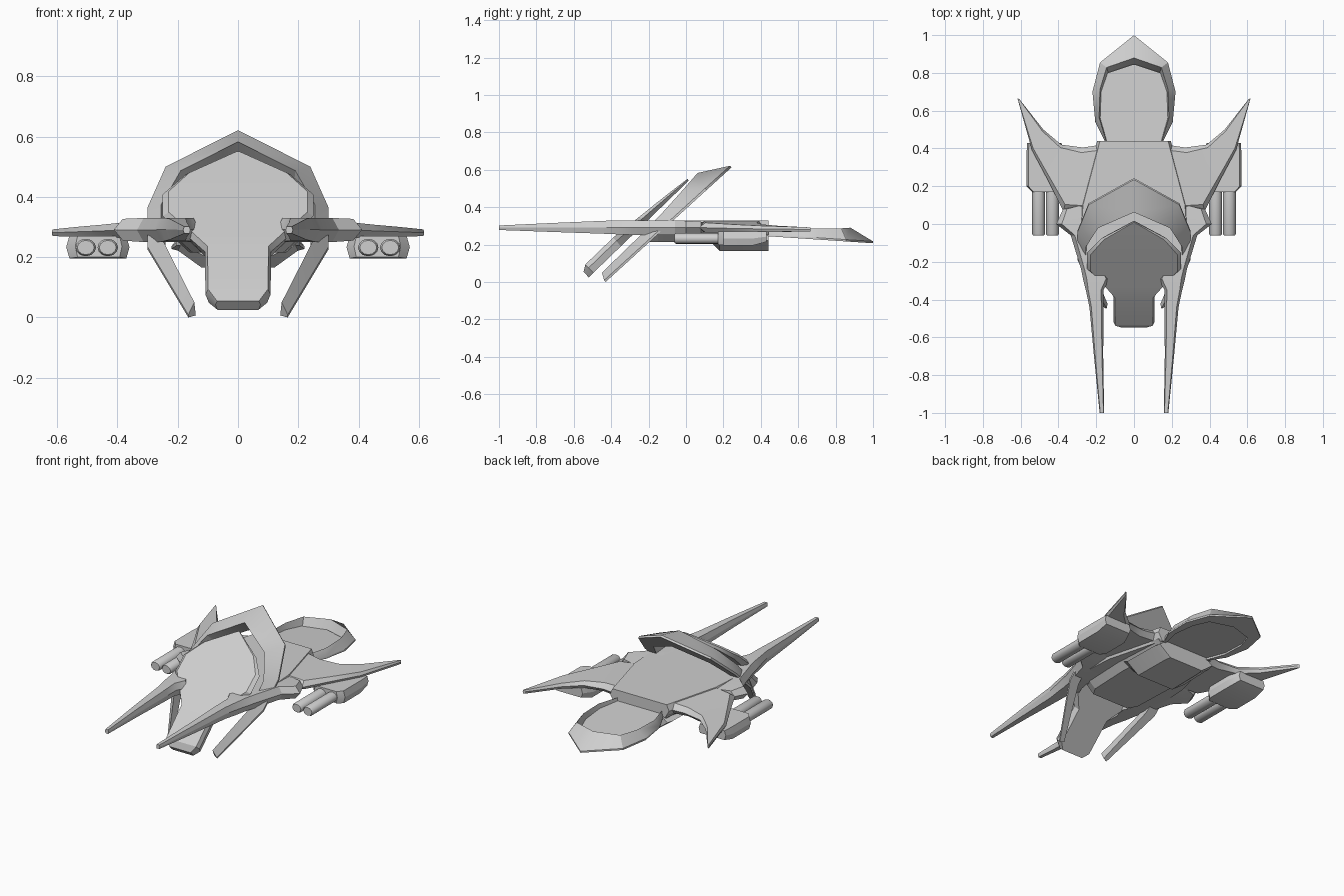
import bpy, bmesh, math
from mathutils import Vector

cube = bpy.data.objects.get("Cube")
if cube:
    bpy.data.objects.remove(cube, do_unlink=True)

grey = bpy.data.materials.new("hull_grey")
grey.use_nodes = True
grey.diffuse_color = (0.62, 0.62, 0.62, 1)
grey.node_tree.nodes["Principled BSDF"].inputs["Base Color"].default_value = (0.62, 0.62, 0.62, 1)


def loft(name, rings, mirror=False, caps=(True, True), angle=30):
    """Skin a list of closed rings, optionally mirrored across x = 0."""
    bm = bmesh.new()
    rows = [[bm.verts.new(p) for p in ring] for ring in rings]
    n = len(rows[0])
    for a, b in zip(rows, rows[1:]):
        for i in range(n):
            j = (i + 1) % n
            bm.faces.new((a[i], a[j], b[j], b[i]))
    for row, cap in ((rows[0], caps[0]), (rows[-1], caps[1])):
        if cap:
            bm.faces.new(row)
    bmesh.ops.remove_doubles(bm, verts=bm.verts, dist=0.0005)
    bmesh.ops.recalc_face_normals(bm, faces=bm.faces)
    mesh = bpy.data.meshes.new(name)
    bm.to_mesh(mesh)
    bm.free()
    mesh.materials.append(grey)
    ob = bpy.data.objects.new(name, mesh)
    bpy.context.collection.objects.link(ob)
    if mirror:
        ob.modifiers.new("mirror", 'MIRROR').merge_threshold = 0.001
    bpy.ops.object.select_all(action='DESELECT')
    ob.select_set(True)
    bpy.context.view_layer.objects.active = ob
    bpy.ops.object.shade_smooth_by_angle(angle=math.radians(angle))
    return ob


def hexagon(y, x0, x1, z0, z1, cut=0.14):
    """Bevelled six-sided section facing y."""
    c, m = (x1 - x0) * cut, (z0 + z1) / 2
    return [(x0, y, m), (x0 + c, y, z1), (x1 - c, y, z1),
            (x1, y, m), (x1 - c, y, z0), (x0 + c, y, z0)]


def symmetric(half, z, grow=0.0):
    """Full outline from its +x half, at height z."""
    pts = [(x + grow, y, z) for x, y in half]
    return pts + [(-x, y, z) for x, y, z in reversed(pts)]


def tilted(oy, oz, degrees):
    """Map (x, along, height) of an inclined plane to space."""
    c, s = math.cos(math.radians(degrees)), math.sin(math.radians(degrees))
    return lambda x, u, h: Vector((x, oy + u * c - h * s, oz + u * s + h * c))


# Central deck and the keel under it
deck = [(0.18, 0.44), (0.27, 0.1), (0.28, -0.05), (0.24, -0.18)]
loft("deck", [symmetric(deck, 0.25, -0.01), symmetric(deck, 0.295, 0.015),
              symmetric(deck, 0.33)], angle=20)
keel = [(0.16, 0.43), (0.18, 0.1), (0.17, -0.15), (0.14, -0.2)]
loft("keel", [symmetric(keel, 0.215, -0.02), symmetric(keel, 0.26, 0.03)], angle=20)
loft("rear_keel", [hexagon(y, -w, w, z, 0.28, 0.2) for y, w, z in
                   ((0.14, 0.19, 0.205), (0.18, 0.2, 0.165),
                    (0.4, 0.195, 0.165), (0.44, 0.185, 0.165))])

# Long forward prongs
prong = [(-1, 0.158, 0.182, 0.278, 0.302), (-0.7, 0.163, 0.212, 0.267, 0.316),
         (-0.44, 0.162, 0.236, 0.258, 0.327), (-0.35, 0.162, 0.255, 0.254, 0.33),
         (-0.29, 0.128, 0.27, 0.252, 0.33), (-0.24, 0.15, 0.28, 0.25, 0.33),
         (-0.06, 0.18, 0.335, 0.25, 0.33), (0, 0.2, 0.412, 0.255, 0.327),
         (0.08, 0.23, 0.375, 0.262, 0.322), (0.1, 0.25, 0.28, 0.27, 0.32)]
loft("prong", [hexagon(*p) for p in prong], mirror=True)

# Swept wings: leading point, trailing point, height, thickness
wing = [((0.26, 0.06), (0.17, 0.42), 0.295, 0.064),
        ((0.375, 0.07), (0.27, 0.405), 0.291, 0.052),
        ((0.455, 0.23), (0.385, 0.42), 0.287, 0.042),
        ((0.54, 0.39), (0.48, 0.5), 0.284, 0.033),
        ((0.617, 0.665), (0.606, 0.66), 0.281, 0.022)]


def wing_section(lead, trail, z, t):
    def at(f, dz):
        a, b = Vector((*lead, z)), Vector((*trail, z))
        return a.lerp(b, f) + Vector((0, 0, dz * t / 2))
    return [at(0, 0), at(0.1, 1), at(0.92, 1), at(1, 0), at(0.92, -1), at(0.1, -1)]


loft("wing", [wing_section(*w) for w in wing], mirror=True)

# Weapon pods with paired barrels
loft("pod", [hexagon(y, x0, x1, z, 0.27, 0.05) for y, x0, x1, z in
             ((0.17, 0.385, 0.54, 0.2), (0.2, 0.36, 0.57, 0.196),
              (0.36, 0.36, 0.57, 0.196), (0.43, 0.385, 0.565, 0.215))], mirror=True)
for name, cx in (("inner_barrel", 0.432), ("outer_barrel", 0.505)):
    rings = []
    for y, r in ((-0.062, 0.028), (-0.052, 0.034), (0.2, 0.034)):
        rings.append([(cx + r * math.cos(k * math.pi / 6), y,
                       0.232 + 0.85 * r * math.sin(k * math.pi / 6)) for k in range(12)])
    loft(name, rings, mirror=True, angle=40)

# Inclined front shield: along, half width, front height
shield_at = tilted(-0.52, 0.025, 44)
shield = [(0, 0.075, 0.04), (0.035, 0.108, 0.062), (0.24, 0.11, 0.062),
          (0.32, 0.17, 0.055), (0.42, 0.25, 0.045), (0.53, 0.25, 0.035),
          (0.63, 0.175, 0.025), (0.745, 0.004, 0.012)]
loft("shield", [[shield_at(x * w, u, f * h) for x, f in
                 ((-0.9, 0), (-1, 0.6), (-0.92, 1), (0.92, 1), (1, 0.6), (0.9, 0))]
                for u, w, h in shield])


def rim(name, place, outer, ridge, base, edge, caps=(True, False)):
    """Half arch with a thin outer edge and a raised inner ridge, mirrored."""
    rings = [[place(ox, ou, 0), place(ox, ou, edge), place(*r), place(bx, bu, 0)]
             for (ox, ou), r, (bx, bu) in zip(outer, ridge, base)]
    return loft(name, rings, mirror=True, caps=caps, angle=25)


# Inclined hood arching over the shield
rim("hood", tilted(-0.43, 0.0, 42.3),
    [(0.165, 0), (0.3, 0.335), (0.3, 0.53), (0.24, 0.73), (0, 0.91)],
    [(0.145, 0.02, 0.05), (0.255, 0.33, 0.06), (0.255, 0.48, 0.07),
     (0.19, 0.63, 0.085), (0, 0.756, 0.1)],
    [(0.14, 0.01), (0.24, 0.335), (0.245, 0.49), (0.185, 0.64), (0, 0.765)], 0.012)

# Tail rim and its recessed floor
tail_at = tilted(0.43, 0.245, -3.8)
tail_base = [(0.14, 0), (0.175, 0.13), (0.17, 0.27), (0.135, 0.37), (0, 0.415)]
rim("tail_rim", tail_at,
    [(0.15, 0), (0.205, 0.11), (0.22, 0.27), (0.18, 0.425), (0, 0.57)],
    [(0.145, 0, 0.04), (0.185, 0.13, 0.05), (0.18, 0.28, 0.06),
     (0.145, 0.395, 0.068), (0, 0.445, 0.075)], tail_base, 0.01)
floor_half = [(x + 0.004, u) for x, u in tail_base]
loft("tail_floor", [[tail_at(s * x, u, h) for s, pts in
                     ((1, floor_half), (-1, floor_half[::-1])) for x, u in pts]
                    for h in (0.012, 0.022)])
